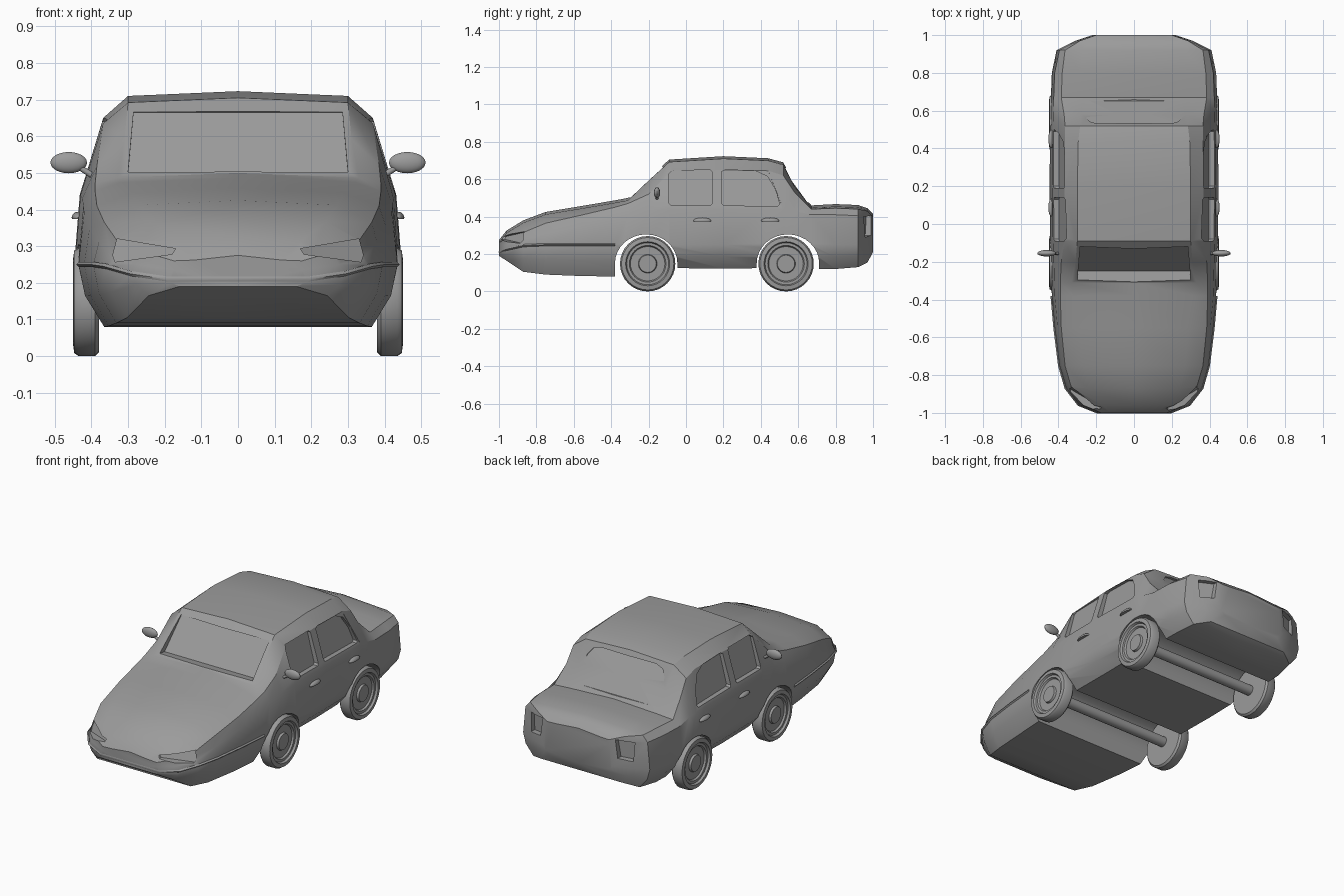
import bpy, bmesh, math
from mathutils import Vector, Matrix

cube = bpy.data.objects.get("Cube")
if cube:
    bpy.data.objects.remove(cube)

grey = bpy.data.materials.new("plain_grey")
grey.use_nodes = True
GREY = (0.33, 0.33, 0.33, 1)
grey.diffuse_color = GREY
grey.node_tree.nodes["Principled BSDF"].inputs["Base Color"].default_value = GREY


def finish(name, bm, angle=35):
    bmesh.ops.recalc_face_normals(bm, faces=bm.faces)
    mesh = bpy.data.meshes.new(name)
    bm.to_mesh(mesh)
    bm.free()
    mesh.materials.append(grey)
    obj = bpy.data.objects.new(name, mesh)
    bpy.context.collection.objects.link(obj)
    smooth(obj, angle)
    return obj


def smooth(obj, angle):
    bpy.ops.object.select_all(action='DESELECT')
    obj.select_set(True)
    bpy.context.view_layer.objects.active = obj
    bpy.ops.object.shade_smooth_by_angle(angle=math.radians(angle))


def loft(name, rings, closed_ends=True):
    bm = bmesh.new()
    rows = [[bm.verts.new(p) for p in ring] for ring in rings]
    for a, b in zip(rows, rows[1:]):
        for i in range(len(a)):
            j = (i + 1) % len(a)
            bm.faces.new((a[i], a[j], b[j], b[i]))
    if closed_ends:
        bm.faces.new(rows[0])
        bm.faces.new(rows[-1])
    return finish(name, bm)


# Body stations: y, floor z, top z, half width, shoulder z, upper side x, z, top edge x
STATIONS = [
    (-1, .19, .275, .19, .235, .175, .26, .12),
    (-.96, .165, .325, .29, .25, .26, .285, .17),
    (-.87, .105, .38, .36, .27, .33, .315, .24),
    (-.75, .09, .425, .395, .31, .365, .365, .27),
    (-.55, .082, .458, .42, .35, .385, .41, .29),
    (-.38, .08, .487, .435, .39, .39, .45, .32),
    (-.31, .08, .50, .437, .41, .39, .47, .33),
    (-.2, .1, .605, .44, .43, .385, .52, .31),
    (-.09, .125, .705, .445, .44, .368, .635, .3),
    (.2, .122, .723, .447, .44, .368, .65, .3),
    (.44, .125, .712, .445, .44, .366, .645, .295),
    (.52, .125, .69, .445, .44, .365, .62, .285),
    (.58, .12, .575, .443, .43, .37, .53, .28),
    (.67, .12, .46, .44, .41, .385, .44, .28),
    (.8, .12, .467, .435, .41, .38, .445, .28),
    (.92, .13, .462, .41, .405, .365, .44, .27),
    (.97, .155, .445, .31, .405, .285, .43, .22),
    (1, .21, .415, .22, .375, .2, .4, .15),
]


def waist_z(zs):
    return min(.25, zs - .025)


def section(y, zb, zt, w, zs, cx, cz, rx):
    zm = waist_z(zs)
    half = [(w * .84, zb), (w * .96, (zb + zm) / 2), (w, zm),
            (w - .015, zs), (cx, cz), (rx, zt - .013)]
    ring = [(0, zb)] + half + [(0, zt)] + [(-x, z) for x, z in reversed(half)]
    return [(x, y, z) for x, z in ring]


body = loft("body", [section(*s) for s in STATIONS])


# Recesses are cut by prisms whose inner face becomes the pane
def cut(points, push):
    inner = [Vector(p) for p in points]
    outer = [p + Vector(push) for p in inner]
    tool = loft("cutter", [inner, outer])
    tool.hide_render = True
    mod = body.modifiers.new("recess", 'BOOLEAN')
    mod.operation = 'DIFFERENCE'
    mod.solver = 'EXACT'
    mod.object = tool
    bpy.context.view_layer.objects.active = body
    bpy.ops.object.modifier_apply(modifier=mod.name)
    bpy.data.objects.remove(tool)


def mirrored(half):
    return half + [(-x, z) for x, z in reversed(half)]


# Wheel arches run right across the car
def arch(cy):
    outline = [(cy + .167 * math.cos(math.pi * i / 16),
                .15 + .155 * math.sin(math.pi * i / 16)) for i in range(17)]
    outline += [(cy - .167, -.1), (cy + .167, -.1)]
    cut([(-.6, y, z) for y, z in outline], (1.2, 0, 0))


arch(-.213)
arch(.545)

# Windscreen and rear window
screen = mirrored([(.3, .495), (.285, .665)])
cut([(x, -.25 + (z - .495) * .8, z) for x, z in screen], (0, -.2, .03))
rear = mirrored([(.24, .475), (.262, .52), (.25, .61), (.225, .645), (.18, .66)])
cut([(x, .65 - (z - .475) * .73, z) for x, z in rear], (0, .2, 0))

FRONT_WINDOW = [(-.09, .47), (-.08, .46), (.13, .46), (.14, .47),
                (.14, .64), (.13, .65), (-.075, .645), (-.09, .63)]
REAR_WINDOW = [(.19, .47), (.2, .46), (.49, .455), (.5, .465), (.48, .54),
               (.435, .615), (.37, .645), (.21, .65), (.19, .64)]
HEADLIGHT = [(.17, .293), (.33, .32), (.342, .275), (.335, .257), (.18, .278)]
TAILLIGHT = [(.235, .405), (.335, .4), (.33, .29), (.25, .3)]
for side in (1, -1):
    for outline in (FRONT_WINDOW, REAR_WINDOW):
        cut([(side * (.397 - .26 * (z - .46)), y, z) for y, z in outline], (side * .2, 0, 0))
    cut([(side * x, -.97 + (x - .17) * .66 + (z - .285) * .5, z) for x, z in HEADLIGHT],
        (0, -.2, 0))
    cut([(side * x, .962 - (x - .24) * .4, z) for x, z in TAILLIGHT], (0, .2, 0))
smooth(body, 32)


# Bumper lip wrapping the nose
def lip_ring(x, y, z):
    s = .007
    k = 1 if x > 0 else -1
    return [(x + k * s, y - s * .3, z), (x, y, z + s), (x - k * s, y, z), (x, y, z - s)]


nose = [(s[3], s[0], waist_z(s[4])) for s in STATIONS[:6]]
path = [(-x, y, z) for x, y, z in reversed(nose)] + nose
loft("bumper_lip", [lip_ring(*p) for p in path])


# Wheels: a tyre and stepped rim turned around the axle line
PROFILE = [(.03, .38), (.138, .38), (.148, .39), (.148, .435), (.14, .447), (.118, .45),
           (.112, .438), (.098, .438), (.092, .428), (.05, .428), (.046, .44), (.02, .44)]


def wheel(name, side, cy):
    rings = []
    for r, x in PROFILE:
        rings.append([(side * x, cy + r * math.cos(math.tau * i / 32),
                       .148 + r * math.sin(math.tau * i / 32)) for i in range(32)])
    loft(name, rings)


def rod(name, a, b, radius):
    a, b = Vector(a), Vector(b)
    bm = bmesh.new()
    turn = (b - a).to_track_quat('Z', 'Y').to_matrix().to_4x4()
    bmesh.ops.create_cone(bm, cap_ends=True, segments=16, radius1=radius, radius2=radius,
                          depth=(b - a).length, matrix=Matrix.Translation((a + b) / 2) @ turn)
    finish(name, bm)


def blob(name, centre, size, flat_base=False):
    bm = bmesh.new()
    bmesh.ops.create_uvsphere(bm, u_segments=20, v_segments=12, radius=1)
    for v in bm.verts:
        if flat_base:
            v.co.z = max(v.co.z, -.2)
        v.co = Vector(centre) + v.co * Vector(size)
    finish(name, bm)


for end, cy in (("front", -.205), ("rear", .535)):
    rod(end + "_axle", (-.39, cy, .148), (.39, cy, .148), .03)
    for label, side in (("left", 1), ("right", -1)):
        wheel(f"{end}_{label}_wheel", side, cy)

# Mirrors and door handles
for label, side in (("left", 1), ("right", -1)):
    blob(label + "_mirror", (side * .462, -.155, .528), (.05, .017, .029))
    rod(label + "_mirror_arm", (side * .385, -.155, .485), (side * .44, -.155, .52), .008)
    for end, y in (("front", .087), ("rear", .45)):
        blob(f"{end}_{label}_handle", (side * .436, y, .378), (.018, .048, .016), True)
